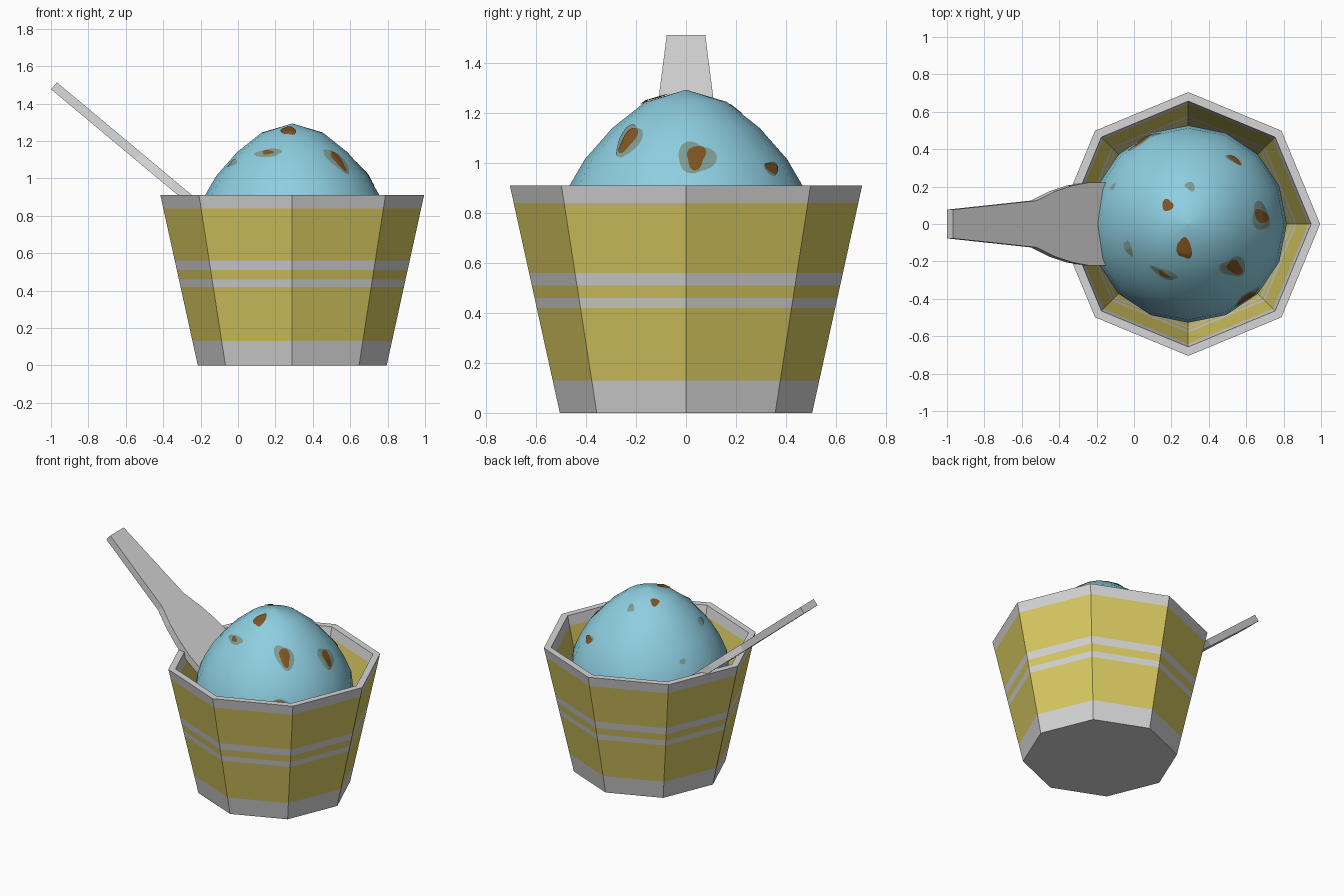
import bpy, bmesh, math, random
from mathutils import Vector
from mathutils.bvhtree import BVHTree

if "Cube" in bpy.data.objects:
    bpy.data.objects.remove(bpy.data.objects["Cube"])

random.seed(4)
CX = 0.29  # cup axis


def material(name, rgb):
    m = bpy.data.materials.new(name)
    m.diffuse_color = (*rgb, 1)
    m.use_nodes = True
    m.node_tree.nodes["Principled BSDF"].inputs["Base Color"].default_value = m.diffuse_color
    return m


GREY = material("light grey", (0.67, 0.67, 0.67))
YELLOW = material("yellow", (0.69, 0.59, 0.12))
BLUE = material("ice blue", (0.27, 0.62, 0.75))
BROWN = material("brown", (0.22, 0.09, 0.017))
HALO = material("grey green", (0.21, 0.33, 0.29))


def finish(bm, name, mats, smooth=False, recalc=True):
    if recalc:
        bmesh.ops.recalc_face_normals(bm, faces=bm.faces)
    me = bpy.data.meshes.new(name)
    bm.to_mesh(me)
    bm.free()
    for m in mats:
        me.materials.append(m)
    for p in me.polygons:
        p.use_smooth = smooth
    ob = bpy.data.objects.new(name, me)
    bpy.context.collection.objects.link(ob)
    return ob


def lathe(bm, profile, sides):
    """Revolve (radius, z) points around the cup axis and cap both ends."""
    rings = []
    for r, z in profile:
        rings.append([bm.verts.new((CX + r * math.cos(k * math.tau / sides),
                                    r * math.sin(k * math.tau / sides), z))
                      for k in range(sides)])
    for a, b in zip(rings, rings[1:]):
        for k in range(sides):
            j = (k + 1) % sides
            bm.faces.new((a[k], a[j], b[j], b[k]))
    bm.faces.new(rings[0][::-1])
    bm.faces.new(rings[-1])


# cup: octagonal tapered wall, striped by height inside and out
levels = [0, 0.13, 0.42, 0.46, 0.51, 0.56, 0.84, 0.91]
outer = [(0.505 + 0.2 * z / 0.91, z) for z in levels]
inner = [(r - 0.048, z) for r, z in outer[:0:-1]]
bm = bmesh.new()
lathe(bm, outer + inner, 8)
for f in bm.faces:
    z = f.calc_center_median().z
    f.material_index = int(any(lo < z < hi for lo, hi in
                               ((0.131, 0.42), (0.46, 0.51), (0.56, 0.84))))
finish(bm, "cup", [GREY, YELLOW])

# scoop of ice cream
bm = bmesh.new()
lathe(bm, [(0.14, 0.3), (0.42, 0.38), (0.505, 0.53), (0.527, 0.68), (0.512, 0.8),
           (0.465, 0.912), (0.405, 1.015), (0.295, 1.14), (0.163, 1.245), (0.001, 1.293)], 16)
bmesh.ops.recalc_face_normals(bm, faces=bm.faces)
tree = BVHTree.FromBMesh(bm)
finish(bm, "ice_cream", [BLUE], smooth=True)

# spots on the scoop: offset from axis, halo half sizes, core half sizes, tilt
SPOTS = [
    (-0.11, 0.10, None, (0.033, 0.03), 0),
    (-0.02, -0.13, None, (0.036, 0.066), 0.2),
    (0.39, 0.04, (0.068, 0.085), (0.04, 0.055), -0.3),
    (0.245, -0.23, (0.055, 0.095), (0.036, 0.062), 0.15),
    (0.31, -0.39, (0.075, 0.05), (0.06, 0.038), 0),
    (-0.13, -0.265, (0.08, 0.03), (0.034, 0.017), 0),
    (-0.32, -0.13, (0.05, 0.025), None, 0),
    (0.01, 0.20, (0.027, 0.03), None, 0),
    (0.245, 0.34, (0.045, 0.033), (0.04, 0.026), 0.2),
    (-0.24, 0.445, (0.09, 0.045), (0.06, 0.03), 0),
    (-0.40, 0.197, (0.024, 0.017), None, 0),
]


def blob(bm, x, y, size, tilt, lift):
    """Thin wobbly patch dropped onto the scoop surface."""
    loc, n, _, _ = tree.ray_cast(Vector((CX + x, y, 2)), Vector((0, 0, -1)))
    u = Vector((-y, x, 0)).normalized()
    v = n.cross(u)
    seg, steps = 24, 5
    ph = [random.uniform(0, math.tau) for _ in range(2)]

    def point(t, s):
        w = s * (1 + 0.13 * math.sin(2 * t + ph[0]) + 0.12 * math.sin(3 * t + ph[1]))
        a, b = size[0] * w * math.cos(t), size[1] * w * math.sin(t)
        p = loc + u * (a * math.cos(tilt) - b * math.sin(tilt)) \
            + v * (a * math.sin(tilt) + b * math.cos(tilt))
        hit, hn, _, _ = tree.ray_cast(p + n * 0.3, -n)
        return bm.verts.new((hit or p) + n * lift)

    centre = point(0, 0)
    prev = None
    for i in range(1, steps + 1):
        ring = [point(k * math.tau / seg, i / steps) for k in range(seg)]
        for k in range(seg):
            j = (k + 1) % seg
            if prev:
                bm.faces.new((prev[k], ring[k], ring[j], prev[j]))
            else:
                bm.faces.new((centre, ring[k], ring[j]))
        prev = ring


for name, mat, slot, lift in (("spot_halos", HALO, 2, 0.003), ("spot_cores", BROWN, 3, 0.006)):
    bm = bmesh.new()
    for s in SPOTS:
        if s[slot]:
            blob(bm, s[0], s[1], s[slot], s[4], lift)
    finish(bm, name, [mat], smooth=True, recalc=False)

# spoon: flat slanted paddle, (x, half width) along its upper face
outline = [(-0.968, 0.077), (-0.52, 0.125), (-0.42, 0.175), (-0.33, 0.205),
           (-0.24, 0.222), (-0.13, 0.222), (0.0, 0.17), (0.06, 0.08)]
bm = bmesh.new()
pts = [(x, w) for x, w in outline] + [(x, -w) for x, w in outline[::-1]]
top = [bm.verts.new((x, y, 1.513 - 0.835 * (x + 0.968))) for x, y in pts]
low = [bm.verts.new((v.co.x - 0.031, v.co.y, v.co.z - 0.037)) for v in top]
bm.faces.new(top)
bm.faces.new(low[::-1])
for k in range(len(pts)):
    j = (k + 1) % len(pts)
    bm.faces.new((top[k], low[k], low[j], top[j]))
finish(bm, "spoon", [GREY])
